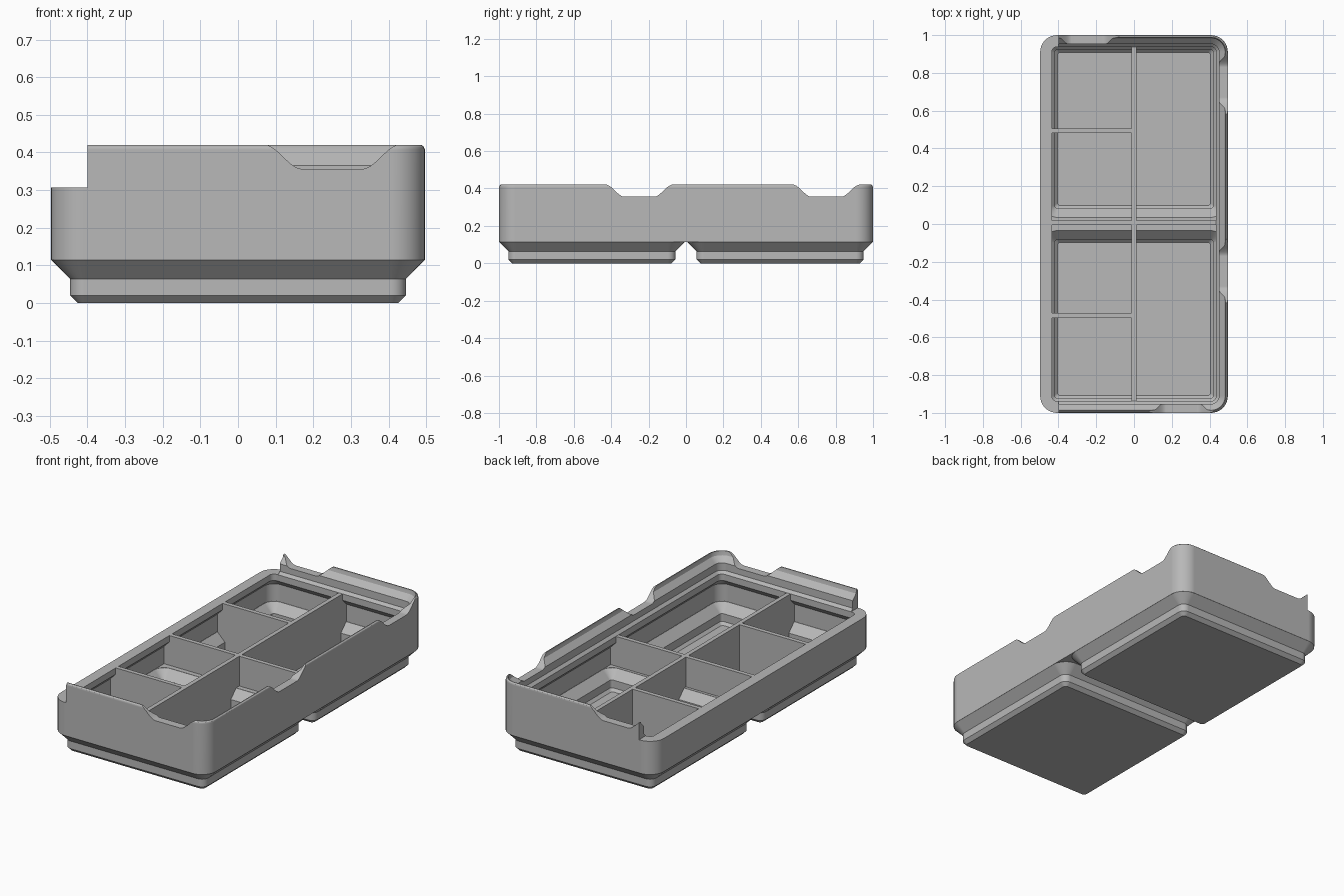
import bpy, bmesh, math
from mathutils import Vector

if "Cube" in bpy.data.objects:
    bpy.data.objects.remove(bpy.data.objects["Cube"])

HX, HY, RADIUS = 0.497, 1.0, 0.09      # half sizes and corner radius of the bin
CELL = 0.503                           # centre distance of each base foot
RIM = 0.307                            # height of the low wall and dividers
TOP = 0.42

grey = bpy.data.materials.new("grey_plastic")
grey.use_nodes = True
grey.diffuse_color = (0.48, 0.48, 0.48, 1)
grey.node_tree.nodes["Principled BSDF"].inputs["Base Color"].default_value = grey.diffuse_color


def finish(name, bm):
    bmesh.ops.recalc_face_normals(bm, faces=bm.faces[:])
    mesh = bpy.data.meshes.new(name)
    bm.to_mesh(mesh)
    bm.free()
    obj = bpy.data.objects.new(name, mesh)
    bpy.context.collection.objects.link(obj)
    mesh.materials.append(grey)
    return obj


def loft(name, rings, cy=0, hy=HY, steps=8):
    """Stack rounded rectangles given as (height, inset) and cap both ends."""
    bm = bmesh.new()
    loops = []
    for z, inset in rings:
        r = max(RADIUS - inset, 0.015)
        cx, cw = HX - inset - r, hy - inset - r
        loop = []
        for corner, (sx, sy) in enumerate([(1, 1), (-1, 1), (-1, -1), (1, -1)]):
            for i in range(steps + 1):
                a = math.pi / 2 * (corner + i / steps)
                loop.append(bm.verts.new((sx * cx + r * math.cos(a),
                                          cy + sy * cw + r * math.sin(a), z)))
        loops.append(loop)
    for low, high in zip(loops, loops[1:]):
        for i in range(len(low)):
            j = (i + 1) % len(low)
            bm.faces.new((low[i], low[j], high[j], high[i]))
    bm.faces.new(loops[0])
    bm.faces.new(loops[-1])
    return finish(name, bm)


def box(name, low, high):
    bm = bmesh.new()
    bmesh.ops.create_cube(bm, size=1)
    low, high = Vector(low), Vector(high)
    for v in bm.verts:
        v.co = (low + high) / 2 + v.co * (high - low)
    return finish(name, bm)


def notch(name, centre, start, end, along_x):
    """Finger scoop with S-shaped flanks, cut through a wall from start to end."""
    half, flat, floor, n = 0.18, 0.08, 0.355, 10
    flank = []
    for i in range(n + 1):
        t = i / n
        s = t * t * (3 - 2 * t)
        flank.append((half + (flat - half) * t, TOP + 0.001 + (floor - TOP) * s))
    outline = [(half, 0.6)] + flank
    outline += [(-u, z) for u, z in reversed(outline)]
    bm = bmesh.new()
    sides = []
    for d in (start, end):
        sides.append([bm.verts.new((centre + u, d, z) if along_x else (d, centre + u, z))
                      for u, z in outline])
    for i in range(len(outline)):
        j = (i + 1) % len(outline)
        bm.faces.new((sides[0][i], sides[0][j], sides[1][j], sides[1][i]))
    for side in sides:
        bm.faces.new(side)
    return finish(name, bm)


def combine(target, tool, operation):
    mod = target.modifiers.new(tool.name, 'BOOLEAN')
    mod.operation, mod.object, mod.solver = operation, tool, 'EXACT'
    bpy.context.view_layer.objects.active = target
    bpy.ops.object.modifier_apply(modifier=mod.name)
    bpy.data.objects.remove(tool)


# Outer shell with two stepped feet
bin_body = loft("storage_bin", [(0.115, 0), (0.407, 0), (0.415, 0.003), (TOP, 0.009)])
for cy in (-CELL, CELL):
    foot = loft("foot", [(0, 0.071), (0.02, 0.051), (0.064, 0.051), (0.115, 0.0005),
                         (0.13, 0.002)], cy, HX)
    combine(bin_body, foot, 'UNION')

# Hollow inside: main cavity with stacking lip, plus a pit in each foot
cavity = loft("cavity", [(0.135, 0.028), (0.235, 0.028), (0.27, 0.062), (RIM, 0.062),
                         (0.322, 0.047), (0.365, 0.047), (0.395, 0.017),
                         (0.412, 0.013), (0.46, 0.013)])
for cy in (-CELL, CELL):
    pit = loft("pit", [(0.026, 0.092), (0.041, 0.077), (0.086, 0.077), (0.134, 0.029),
                       (0.16, 0.029)], cy, HX)
    combine(cavity, pit, 'UNION')

# Dividers are left standing by removing them from the cavity
T = 0.0125
combine(cavity, box("long_divider", (-T, -1.1, -0.1), (T, 1.1, RIM)), 'DIFFERENCE')
for y, x_end in ((0.0065, 0.6), (0.493, 0), (-0.484, 0)):
    combine(cavity, box("cross_divider", (-0.6, y - T, -0.1), (x_end, y + T, RIM)), 'DIFFERENCE')
combine(bin_body, cavity, 'DIFFERENCE')

# Lip removed along the low wall, and finger scoops in the other walls
combine(bin_body, box("lip_cut", (-0.6, -1.1, RIM), (-0.4, 1.1, 0.6)), 'DIFFERENCE')
for centre, start, end, along_x in ((0.25, -1.1, -0.92, True), (-0.25, 0.92, 1.1, True),
                                    (-0.25, 0.42, 0.6, False), (0.75, 0.42, 0.6, False)):
    combine(bin_body, notch("scoop", centre, start, end, along_x), 'DIFFERENCE')

# Smooth corners, crisp edges, flat walls
bpy.ops.object.select_all(action='DESELECT')
bin_body.select_set(True)
bpy.context.view_layer.objects.active = bin_body
bpy.ops.object.shade_smooth_by_angle(angle=math.radians(25))
weighted = bin_body.modifiers.new("even_shading", 'WEIGHTED_NORMAL')
weighted.keep_sharp = True
